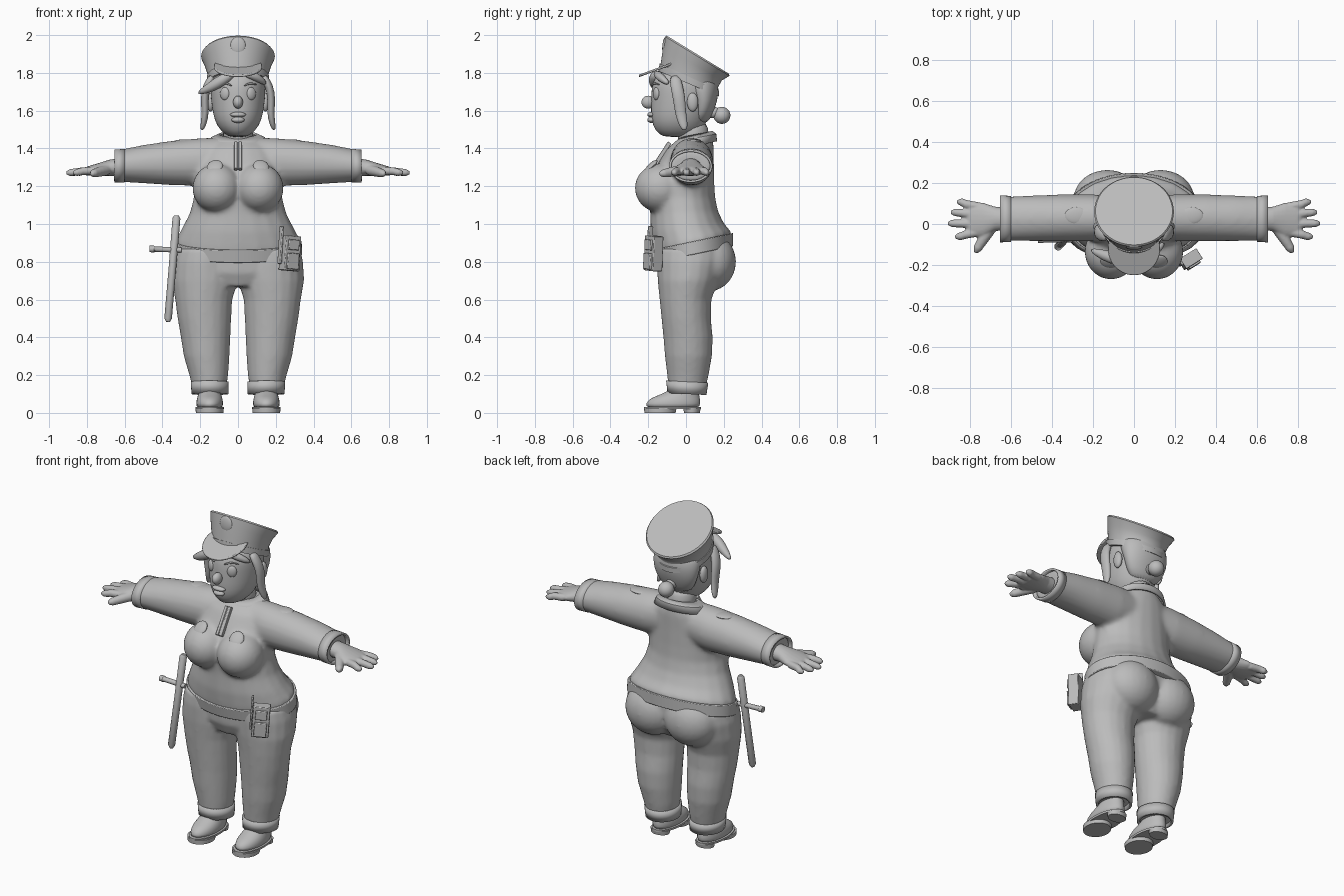
import bpy, bmesh, math
from mathutils import Vector as V, Matrix

cube = bpy.data.objects.get("Cube")
if cube:
    bpy.data.objects.remove(cube, do_unlink=True)

grey = bpy.data.materials.new("plain grey")
grey.use_nodes = True
grey.diffuse_color = (0.5, 0.5, 0.5, 1)
grey.node_tree.nodes["Principled BSDF"].inputs["Base Color"].default_value = (0.5, 0.5, 0.5, 1)
hard = []


def loft(bm, rings, cap=True, n=20):
    """Skin a list of elliptical rings given as (centre, u axis, v axis)."""
    loops = []
    for c, u, v in rings:
        angles = [2 * math.pi * i / n for i in range(n)]
        loops.append([bm.verts.new(V(c) + V(u) * math.cos(a) + V(v) * math.sin(a)) for a in angles])
    for a, b in zip(loops, loops[1:]):
        for i in range(n):
            bm.faces.new((a[i], a[(i + 1) % n], b[(i + 1) % n], b[i]))
    if cap:
        bm.faces.new(loops[0])
        bm.faces.new(loops[-1])


def level(z, rx, y0, y1, tilt=0, x=0):
    """Ring around the z axis, optionally sloping along y."""
    yc, ry = (y0 + y1) / 2, (y1 - y0) / 2
    return (x, yc, z + tilt * yc), (rx, 0, 0), (0, ry, tilt * ry)


def across(x, y, z, ry, rz):
    """Ring around the x axis."""
    return (x, y, z), (0, ry, 0), (0, 0, rz)


def tube(bm, pts, flat=1.0, s=1):
    """Tapered tube through (x, y, z, radius) points."""
    ps = [V((p[0] * s, p[1], p[2])) for p in pts]
    rings = []
    for i, p in enumerate(ps):
        t = (ps[min(i + 1, len(ps) - 1)] - ps[max(i - 1, 0)]).normalized()
        u = t.cross(V((0, 1, 0))).normalized()
        rings.append((p, u * pts[i][3] * flat, t.cross(u) * pts[i][3]))
    loft(bm, rings, n=12)


def ball(bm, c, r, rx=0, rz=0):
    m = (Matrix.Translation(c) @ Matrix.Rotation(math.radians(rz), 4, 'Z')
         @ Matrix.Rotation(math.radians(rx), 4, 'X') @ Matrix.Diagonal((*r, 1)))
    bmesh.ops.create_uvsphere(bm, u_segments=24, v_segments=14, radius=1, matrix=m)


def box(bm, c, size, rot=Matrix()):
    bmesh.ops.create_cube(bm, size=1, matrix=Matrix.Translation(c) @ rot @ Matrix.Diagonal((*size, 1)))


def finish(name, bm, remesh=0, smooth=4, subsurf=0, solid=0, bevel=0):
    bmesh.ops.recalc_face_normals(bm, faces=bm.faces)
    mesh = bpy.data.meshes.new(name)
    bm.to_mesh(mesh)
    bm.free()
    mesh.materials.append(grey)
    ob = bpy.data.objects.new(name, mesh)
    bpy.context.collection.objects.link(ob)
    if remesh:
        mod = ob.modifiers.new("blend", 'REMESH')
        mod.mode, mod.voxel_size, mod.use_smooth_shade = 'VOXEL', remesh, True
        mod = ob.modifiers.new("soften", 'SMOOTH')
        mod.factor, mod.iterations = 0.5, smooth
    if solid:
        ob.modifiers.new("thickness", 'SOLIDIFY').thickness = solid
    if bevel:
        mod = ob.modifiers.new("bevel", 'BEVEL')
        mod.width, mod.segments = bevel, 2
    if subsurf:
        ob.modifiers.new("round", 'SUBSURF').levels = subsurf
        ob.modifiers["round"].render_levels = subsurf
    mesh.shade_smooth()
    if not (remesh or subsurf):
        hard.append(ob)
    return ob


new = bmesh.new
SIDES = ((1, "left_"), (-1, "right_"))

# jacket: torso, bust and sleeves blended together
bm = new()
loft(bm, [level(.835, .33, -.165, .235, .2), level(.91, .33, -.18, .24, .2),
          level(.98, .295, -.19, .20, .12), level(1.06, .255, -.19, .17, .05),
          level(1.14, .235, -.195, .155), level(1.22, .235, -.18, .15),
          level(1.32, .225, -.15, .148), level(1.40, .19, -.10, .148), level(1.46, .11, -.03, .14)])
for s, _ in SIDES:
    ball(bm, (.112 * s, -.135, 1.19), (.13, .137, .13))
    loft(bm, [across(.05 * s, .03, 1.34, .1, .12), across(.2 * s, .03, 1.328, .115, .127),
              across(.35 * s, .03, 1.323, .115, .118), across(.5 * s, .028, 1.317, .112, .102),
              across(.64 * s, .025, 1.307, .108, .083)])
finish("jacket", bm, remesh=.013, smooth=8)

# trousers: pelvis, seat and legs
bm = new()
loft(bm, [level(.67, .2, -.12, .16), level(.74, .31, -.15, .2), level(.82, .325, -.155, .22),
          level(.92, .31, -.15, .22)])
for s, _ in SIDES:
    ball(bm, (.13 * s, .125, .80), (.165, .14, .155))
    legs = [(.11, .065, .235, -.09, .10), (.2, .052, .258, -.1, .12), (.3, .045, .287, -.112, .138),
            (.4, .04, .303, -.12, .142), (.5, .036, .32, -.13, .132), (.6, .03, .333, -.14, .135),
            (.7, .0, .35, -.15, .17), (.8, .0, .345, -.155, .2), (.87, .0, .33, -.15, .2)]
    loft(bm, [level(z, (b - a) / 2, f, k, 0, s * (a + b) / 2) for z, a, b, f, k in legs])
finish("trousers", bm, remesh=.012, smooth=5)

# belt
bm = new()
loft(bm, [level(.83, .34, -.172, .25, .21), level(.90, .337, -.186, .25, .21)], n=64)
finish("belt", bm, bevel=.004)

# collar, neck and fastening strip
bm = new()
loft(bm, [level(1.405, .165, -.085, .165, .2), level(1.445, .145, -.06, .16, .2),
          level(1.465, .10, -.03, .14, .2)], cap=False, n=40)
finish("collar", bm, solid=.012)
bm = new()
loft(bm, [level(1.36, .08, -.03, .12), level(1.47, .078, -.045, .12), level(1.55, .085, -.06, .12)])
finish("neck", bm, subsurf=1)
bm = new()
tilt = Matrix.Rotation(math.radians(-33), 4, 'X')
for s, _ in SIDES:
    box(bm, (.012 * s, -.133, 1.36), (.018, .022, .17), tilt)
box(bm, (0, -.133, 1.36), (.04, .012, .165), tilt)
finish("front_fastening", bm, bevel=.003)

# head with face
bm = new()
loft(bm, [level(1.46, .035, -.10, .02), level(1.472, .07, -.145, .07), level(1.52, .114, -.178, .10),
          level(1.58, .133, -.188, .13), level(1.65, .143, -.185, .16), level(1.72, .148, -.185, .17),
          level(1.78, .145, -.17, .165), level(1.84, .09, -.1, .1)], n=24)
for s, _ in SIDES:
    ball(bm, (.145 * s, .035, 1.645), (.02, .03, .05))
finish("head", bm, subsurf=1)
bm = new()
ball(bm, (0, -.2, 1.645), (.026, .036, .034))
finish("nose", bm)
bm = new()
for dz, w, h in ((.014, .042, .014), (-.014, .034, .016)):
    ball(bm, (0, -.183, 1.565 + dz), (w, .022, h))
finish("lips", bm)
for s, side in SIDES:
    bm = new()
    ball(bm, (.07 * s, -.158, 1.69), (.027, .014, .034), rz=28 * s)
    finish(side + "eye", bm)
    bm = new()
    tube(bm, [(.03, -.183, 1.73, .004), (.065, -.169, 1.75, .007), (.105, -.137, 1.735, .003)], s=s)
    finish(side + "eyebrow", bm, subsurf=1)

# hair: back cap, bun, side locks and fringe
bm = new()
loft(bm, [level(1.53, .07, .03, .115), level(1.58, .115, .03, .14), level(1.65, .143, .03, .168),
          level(1.74, .154, -.02, .178), level(1.80, .13, -.03, .15)], n=24)
finish("back_hair", bm, subsurf=1)
bm = new()
ball(bm, (0, .19, 1.575), (.045, .045, .045))
ball(bm, (0, .145, 1.59), (.03, .04, .03))
finish("hair_bun", bm)
for s, side in SIDES:
    bm = new()
    tube(bm, [(.13, -.06, 1.79, .03), (.168, -.05, 1.73, .034), (.178, -.035, 1.66, .034),
              (.172, -.03, 1.59, .03), (.182, -.015, 1.53, .026), (.192, -.005, 1.495, .012)], .65, s)
    finish(side + "hair_lock", bm, subsurf=1)
bm = new()
tube(bm, [(-.02, -.16, 1.80, .02), (-.08, -.175, 1.765, .032), (-.14, -.155, 1.725, .03),
          (-.215, -.125, 1.69, .01)])
tube(bm, [(.03, -.16, 1.80, .02), (.10, -.14, 1.78, .025), (.15, -.09, 1.74, .012)])
finish("fringe", bm, subsurf=1)

# peaked cap
bm = new()
loft(bm, [((0, .015, 1.745), (.158, 0, 0), (0, .155, -.065)),
          ((0, .02, 1.80), (.162, 0, 0), (0, .15, -.075)),
          ((0, .035, 1.85), (.178, 0, 0), (0, .155, -.09)),
          ((0, .06, 1.888), (.195, 0, 0), (0, .17, -.104)),
          ((0, .063, 1.896), (.188, 0, 0), (0, .165, -.101))], n=56)
finish("cap_crown", bm)
bm = new()
loft(bm, [((0, .015, 1.742), (.164, 0, 0), (0, .16, -.067)),
          ((0, .018, 1.778), (.165, 0, 0), (0, .158, -.072))], n=56)
finish("cap_band", bm)
bm = new()
loft(bm, [((0, -.12, 1.825), (.128, 0, 0), (0, .13, .048)),
          ((0, -.12, 1.838), (.128, 0, 0), (0, .13, .048))], n=48)
finish("cap_visor", bm, bevel=.004)
bm = new()
ball(bm, (0, -.113, 1.945), (.04, .012, .046), rx=-6)
finish("cap_badge", bm)

for s, side in SIDES:
    # breast and shoulder patches
    bm = new()
    ball(bm, (.122 * s, -.186, 1.305), (.042, .014, .046), rx=-45, rz=12 * s)
    finish(side + "breast_patch", bm)
    bm = new()
    ball(bm, (.28 * s, .04, 1.436), (.06, .042, .012))
    finish(side + "shoulder_patch", bm)
    # sleeve cuff
    bm = new()
    loft(bm, [across(.60 * s, .025, 1.309, .112, .089), across(.655 * s, .025, 1.306, .115, .087)],
         cap=False, n=40)
    finish(side + "sleeve_cuff", bm, solid=.012)
    # hand with fingers and thumb
    bm = new()
    loft(bm, [across(.62 * s, .025, 1.302, .055, .048), across(.68 * s, .025, 1.298, .06, .043),
              across(.74 * s, .02, 1.288, .085, .034), across(.80 * s, .02, 1.28, .085, .024),
              across(.82 * s, .02, 1.278, .07, .014)])
    for y0, y1, tip in ((.085, .108, .865), (.045, .057, .895), (.0, .003, .91), (-.04, -.062, .875)):
        tube(bm, [(.76, y0, 1.282, .022), (.82, (y0 + y1) / 2, 1.28, .021),
                  (tip - .02, y1, 1.272, .019), (tip, y1, 1.27, .009)], s=s)
    tube(bm, [(.70, -.02, 1.285, .03), (.74, -.08, 1.275, .026), (.765, -.12, 1.268, .022),
              (.775, -.14, 1.265, .01)], s=s)
    finish(side + "hand", bm, remesh=.006, smooth=3)
    # turned-up trouser cuff
    bm = new()
    loft(bm, [level(.10, .098, -.098, .108, -.05, .148 * s), level(.165, .1, -.105, .118, -.05, .15 * s)],
         cap=False, n=40)
    finish(side + "trouser_cuff", bm, solid=.014)
    # shoe upper, sole and heel
    x = .15 * s
    bm = new()
    loft(bm, [level(.02, .07, -.215, .075, 0, x), level(.05, .073, -.215, .078, 0, x),
              level(.08, .068, -.19, .075, 0, x), level(.097, .06, -.13, .07, 0, x),
              level(.14, .055, -.06, .07, 0, x)])
    finish(side + "shoe", bm, subsurf=1)
    bm = new()
    loft(bm, [level(.02, .075, -.222, .08, 0, x), level(.032, .076, -.222, .08, 0, x)], n=40)
    loft(bm, [level(0, .073, -.22, -.055, 0, x), level(.025, .075, -.222, -.05, 0, x)], n=32)
    loft(bm, [level(0, .055, -.01, .073, 0, x), level(.025, .058, -.015, .078, 0, x)], n=32)
    finish(side + "sole", bm)

# belt pouch with two flaps and a strap
bm = new()
turn = Matrix.Rotation(math.radians(32), 4, 'Z') @ Matrix.Rotation(math.radians(4), 4, 'Y')
hub = V((.275, -.172, .845))
for off, size in (((0, 0, 0), (.095, .06, .185)), ((0, -.03, .045), (.065, .02, .055)),
                  ((0, -.03, -.042), (.07, .024, .085)), ((-.055, .01, .04), (.012, .03, .2))):
    box(bm, hub + turn.to_3x3() @ V(off), size, turn)
finish("belt_pouch", bm, bevel=.004)

# baton with side handle
bm = new()
tube(bm, [(-.325, -.06, 1.045, .012), (-.326, -.061, 1.03, .021), (-.347, -.085, .77, .02),
          (-.37, -.11, .5, .02), (-.371, -.111, .482, .01)])
loft(bm, [across(-.30, -.075, .862, .015, .014), across(-.44, -.075, .867, .015, .014),
          across(-.445, -.075, .867, .019, .018), across(-.468, -.075, .868, .018, .017)])
finish("baton", bm)

# keep crisp edges on the hard parts
bpy.ops.object.select_all(action='DESELECT')
for ob in hard:
    ob.select_set(True)
bpy.context.view_layer.objects.active = hard[0]
bpy.ops.object.shade_smooth_by_angle(angle=math.radians(38))
